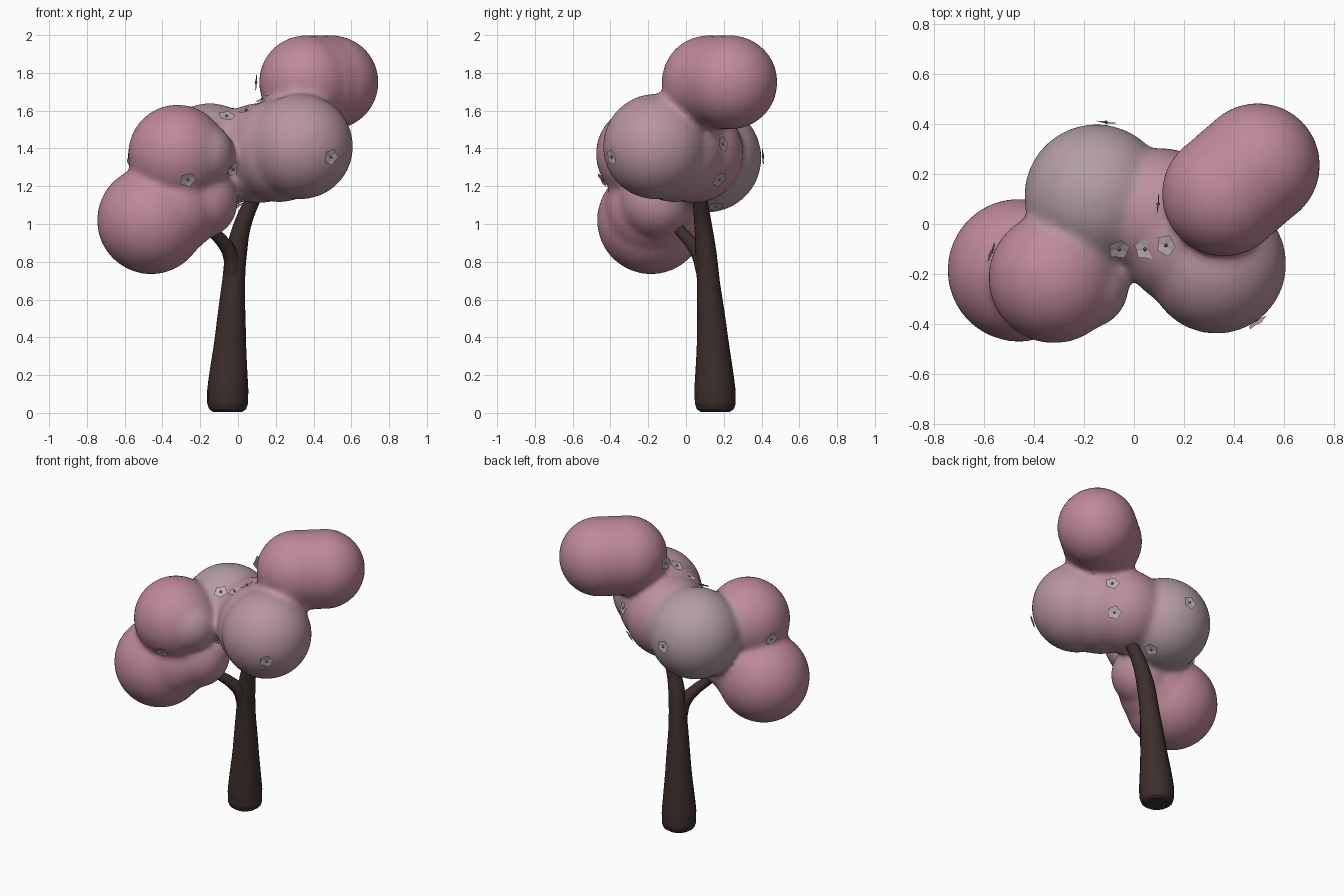
import bpy, bmesh
from math import sin, cos, pi
from mathutils import Vector, Matrix

if "Cube" in bpy.data.objects:
    bpy.data.objects.remove(bpy.data.objects["Cube"])


def material(name, rgb):
    m = bpy.data.materials.new(name)
    m.diffuse_color = (*rgb, 1)
    m.use_nodes = True
    m.node_tree.nodes["Principled BSDF"].inputs["Base Color"].default_value = m.diffuse_color
    return m


def add_object(name, mesh):
    ob = bpy.data.objects.new(name, mesh)
    bpy.context.scene.collection.objects.link(ob)
    return ob


def baked(ob):
    """Mesh of an object with its modifiers or bevel applied."""
    bpy.context.view_layer.update()
    dg = bpy.context.evaluated_depsgraph_get()
    return bpy.data.meshes.new_from_object(ob.evaluated_get(dg), depsgraph=dg)


# Trunk and side branch: tapered curves, points are x, y, z, radius
bark = material("bark", (0.045, 0.028, 0.024))


def limb(name, pts):
    cu = bpy.data.curves.new(name, 'CURVE')
    cu.dimensions = '3D'
    cu.bevel_depth = 1
    cu.bevel_resolution = 6
    cu.resolution_u = 6
    cu.use_fill_caps = True
    sp = cu.splines.new('BEZIER')
    sp.bezier_points.add(len(pts) - 1)
    for bp, (x, y, z, r) in zip(sp.bezier_points, pts):
        bp.co = (x, y, z)
        bp.radius = r
        bp.handle_left_type = bp.handle_right_type = 'AUTO'
    tmp = add_object(name + "_curve", cu)
    me = baked(tmp)
    bpy.data.objects.remove(tmp)
    me.materials.clear()
    me.materials.append(bark)
    me.polygons.foreach_set("use_smooth", [True] * len(me.polygons))
    return add_object(name, me)


limb("trunk", [(-.055, .155, .004, .075), (-.055, .155, .02, .098), (-.055, .155, .05, .108),
               (-.054, .153, .12, .109), (-.04, .14, .4, .082), (-.023, .118, .7, .06),
               (-.008, .105, .85, .056), (.025, .09, 1.0, .046), (.085, .07, 1.14, .038),
               (.17, .03, 1.3, .03)])
limb("side_branch", [(-.022, .105, .74, .05), (-.04, .07, .84, .042), (-.085, .02, .91, .034),
                     (-.14, -.03, .965, .03), (-.25, -.1, 1.08, .025)])

# Foliage lobes: centre, radius, paleness
LOBES = [
    ((.36, .12, 1.75), .25, 0), ((.43, .18, 1.75), .25, 0), ((.495, .235, 1.75), .25, 0),
    ((.33, -.16, 1.41), .28, .6), ((.22, -.06, 1.39), .275, .5), ((.11, .04, 1.375), .265, .2),
    ((-.15, .11, 1.35), .29, 1),
    ((-.32, -.215, 1.37), .263, 0), ((-.19, -.25, 1.37), .17, .8),
    ((-.46, -.185, 1.02), .287, 0), ((-.35, -.18, 1.08), .25, 0), ((-.2, -.15, 1.12), .2, .2),
]
bm = bmesh.new()
for c, r, _ in LOBES:
    bmesh.ops.create_icosphere(bm, subdivisions=4, radius=r, matrix=Matrix.Translation(c))
me = bpy.data.meshes.new("lobes")
bm.to_mesh(me)
bm.free()
raw = add_object("lobes", me)
rm = raw.modifiers.new("merge", 'REMESH')
rm.mode = 'VOXEL'
rm.voxel_size = .018
sm = raw.modifiers.new("soften", 'SMOOTH')
sm.factor = .5
sm.iterations = 14
leaf_mesh = baked(raw)
bpy.data.objects.remove(raw)

# Blossom colour fades from pink to pale grey-pink
STEPS = 8
pink, pale = Vector((.52, .25, .32)), Vector((.45, .34, .37))
leaf_mesh.materials.clear()
for i in range(STEPS):
    leaf_mesh.materials.append(material(f"blossom_{i}", pink.lerp(pale, i / (STEPS - 1))))
for p in leaf_mesh.polygons:
    p.use_smooth = True
    ws = [1 / max((p.center - Vector(c)).length / r, .3) ** 10 for c, r, _ in LOBES]
    tone = sum(w * l[2] for w, l in zip(ws, LOBES)) / sum(ws)
    p.material_index = round(tone * (STEPS - 1))
foliage = add_object("foliage", leaf_mesh)
bpy.context.view_layer.update()

# Flowers: cupped five-sided petals with a yellow centre
petal = material("petal", (.5, .42, .44))
yolk = material("flower_centre", (.4, .3, .06))
R = .046
bm = bmesh.new()
hub = bm.verts.new((0, 0, 0))
ring = []
for i in range(10):
    r = R if i % 2 == 0 else R * .8
    a = i * pi / 5
    ring.append(bm.verts.new((r * cos(a), r * sin(a), .006 if i % 2 == 0 else .003)))
for i in range(10):
    bm.faces.new((hub, ring[i], ring[(i + 1) % 10]))
n = len(bm.faces)
bmesh.ops.create_icosphere(bm, subdivisions=1, radius=.008,
                           matrix=Matrix.Translation((0, 0, .004)))
bm.faces.ensure_lookup_table()
for f in bm.faces[n:]:
    f.material_index = 1
flower_mesh = bpy.data.meshes.new("flower")
bm.to_mesh(flower_mesh)
bm.free()
flower_mesh.materials.append(petal)
flower_mesh.materials.append(yolk)


def flower(i, co, normal):
    ob = add_object(f"flower_{i}", flower_mesh)
    rot = Vector(normal).to_track_quat('Z', 'Y').to_matrix().to_4x4()
    ob.matrix_world = Matrix.Translation(co) @ rot


# Flowers resting on the foliage surface
SPOTS = [(-.26, -.47, 1.22), (.49, -.39, 1.355), (-.6, -.1, 1.33), (-.11, .42, 1.36),
         (.33, .18, 1.42), (.3, .17, 1.24), (-.03, -.15, 1.33), (0, .16, 1.08)]
for i, s in enumerate(SPOTS):
    _, co, nor, _ = foliage.closest_point_on_mesh(Vector(s))
    flower(i, co + nor * .008, nor)

# Flowers hovering around the top
for i, (co, nor) in enumerate([((-.06, -.10, 1.57), (.1, -.5, .8)),
                               ((.045, -.10, 1.60), (-.3, -.2, .9)),
                               ((.13, -.085, 1.66), (-.5, -.1, .85)),
                               ((.10, .08, 1.75), (-1, .1, .05))]):
    flower(i + len(SPOTS), co, nor)
